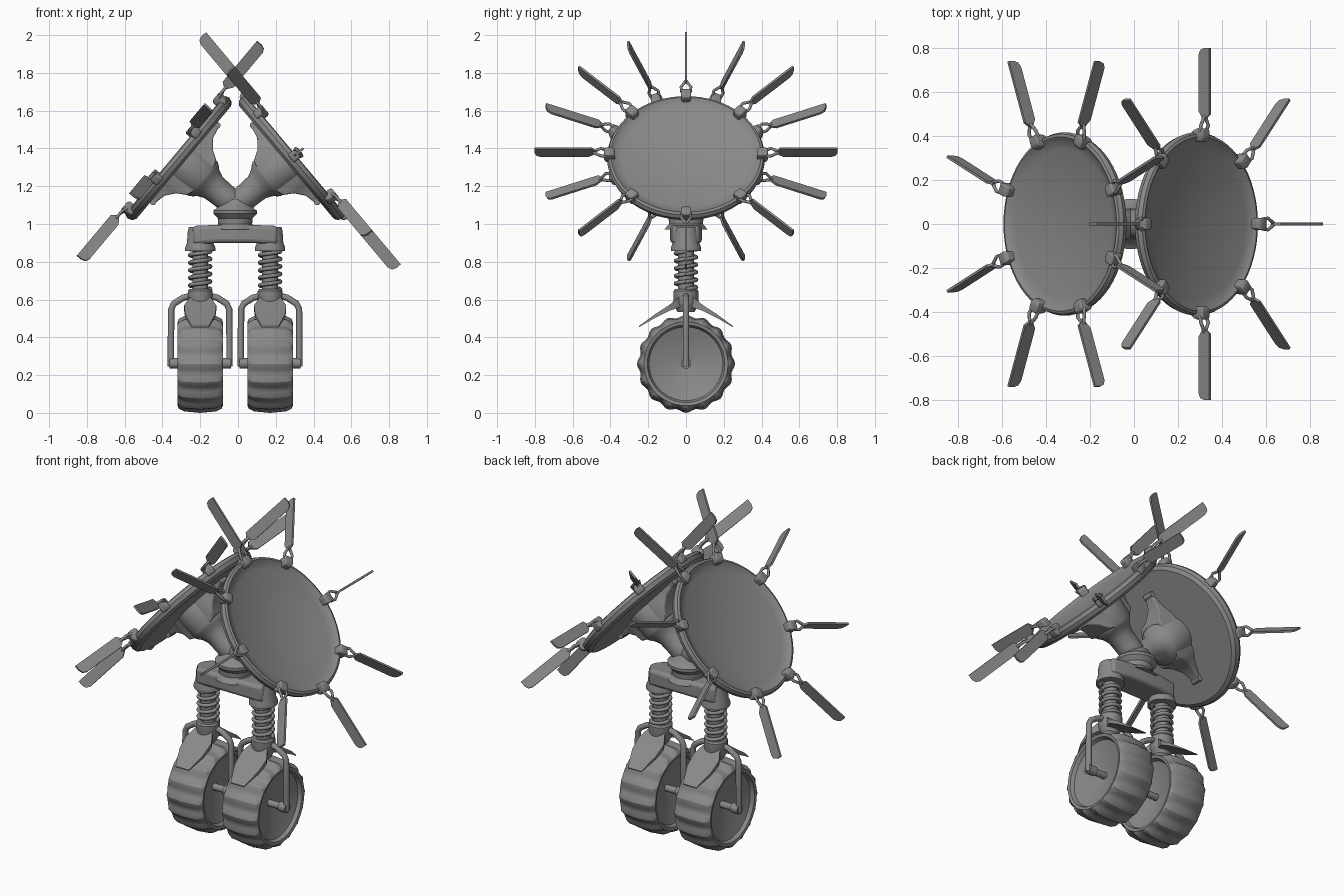
import bpy, bmesh
from math import sin, cos, pi, radians
from mathutils import Matrix, Vector

cube = bpy.data.objects.get("Cube")
if cube:
    bpy.data.objects.remove(cube, do_unlink=True)

grey = bpy.data.materials.new("plain_grey")
grey.use_nodes = True
GREY = (0.25, 0.25, 0.25, 1)
grey.diffuse_color = GREY
for node in grey.node_tree.nodes:
    if node.type == "BSDF_PRINCIPLED":
        node.inputs["Base Color"].default_value = GREY

MID = -0.015  # mirror plane


def add(name, bm, matrix=Matrix(), angle=35):
    bmesh.ops.remove_doubles(bm, verts=bm.verts, dist=0.0002)
    bmesh.ops.recalc_face_normals(bm, faces=bm.faces)
    bm.transform(matrix)
    mesh = bpy.data.meshes.new(name)
    bm.to_mesh(mesh)
    bm.free()
    mesh.materials.append(grey)
    ob = bpy.data.objects.new(name, mesh)
    bpy.context.collection.objects.link(ob)
    bpy.ops.object.select_all(action="DESELECT")
    ob.select_set(True)
    bpy.context.view_layer.objects.active = ob
    bpy.ops.object.shade_smooth_by_angle(angle=radians(angle))
    return ob


def skin(bm, rings):
    """Joins rings of points into a capped solid."""
    loops = [[bm.verts.new(p) for p in ring] for ring in rings]
    n = len(loops[0])
    for a, b in zip(loops, loops[1:]):
        for i in range(n):
            j = (i + 1) % n
            bm.faces.new((a[i], a[j], b[j], b[i]))
    for end in (loops[0], loops[-1]):
        if (end[0].co - end[n // 2].co).length > 0.001:
            bm.faces.new(end)


def lathe(name, profile, matrix=Matrix(), seg=40, wave=None, angle=35):
    bm = bmesh.new()
    rings = []
    for r, z in profile:
        ring = []
        for i in range(seg):
            a = 2 * pi * i / seg
            k = wave(r, a) if wave else 1
            ring.append((r * k * cos(a), r * k * sin(a), z * k))
        rings.append(ring)
    skin(bm, rings)
    return add(name, bm, matrix, angle)


def tube(name, points, radius, matrix=Matrix(), sides=10):
    bm = bmesh.new()
    pts = [Vector(p) for p in points]
    rings = []
    for i, p in enumerate(pts):
        d = (pts[min(i + 1, len(pts) - 1)] - pts[max(i - 1, 0)]).normalized()
        u = d.cross(Vector((0, 1, 0)))
        if u.length < 0.1:
            u = d.cross(Vector((0, 0, 1)))
        u.normalize()
        v = d.cross(u)
        rings.append([p + radius * (u * cos(2 * pi * k / sides) + v * sin(2 * pi * k / sides))
                      for k in range(sides)])
    skin(bm, rings)
    return add(name, bm, matrix, 50)


def loft_x(name, sections, matrix=Matrix(), bevel=0.0):
    """Sections are (x, half width in y, low z, high z)."""
    bm = bmesh.new()
    skin(bm, [[(x, -w, lo), (x, w, lo), (x, w, hi), (x, -w, hi)] for x, w, lo, hi in sections])
    ob = add(name, bm, matrix)
    if bevel:
        mod = ob.modifiers.new("soft_edges", "BEVEL")
        mod.width, mod.segments = bevel, 3
    return ob


def extrude_y(name, outline, half, matrix):
    bm = bmesh.new()
    skin(bm, [[(x, y, z) for x, z in outline] for y in (-half, half)])
    return add(name, bm, matrix)


# Central neck and hip yoke
lathe("neck_collar", [(0.115, 0.97), (0.09, 1.0), (0.092, 1.03), (0.115, 1.055),
                      (0.115, 1.072), (0.1, 1.08), (0.07, 1.13)], Matrix.Translation((MID, 0, 0)))
loft_x("hip_yoke", [(-0.225, 0.07, 0.89, 0.99), (-0.1, 0.085, 0.9, 0.995),
                    (0.1, 0.085, 0.9, 0.995), (0.225, 0.07, 0.89, 0.99)],
       Matrix.Translation((MID, 0, 0)), 0.02)


# Tread ridges on the outer part of the tyre
def tread(r, a):
    return 1 - 0.028 * (1 - cos(16 * a)) if r > 0.225 else 1


half_tyre = [(0.03, 0.04), (0.195, 0.095), (0.205, 0.116), (0.222, 0.12), (0.238, 0.113), (0.252, 0.085)]
tyre = [(r, -x) for r, x in half_tyre] + [(0.26, 0)] + half_tyre[::-1]

blade_outline = [(0.48, -0.008), (0.515, -0.032), (0.77, -0.032), (0.793, -0.022), (0.802, 0.0),
                 (0.802, 0.032), (0.5, 0.032), (0.48, 0.008)]

dish_back = [(0, -0.03), (0.39, -0.03), (0.41, -0.016), (0.418, 0.008), (0.41, 0.028),
             (0.397, 0.033), (0.385, 0.026)]
dish_bowl = [(0.38 * k / 10, -0.024 + 0.045 * (k / 10) ** 2) for k in range(10, -1, -1)]

for s, side in ((1, "left"), (-1, "right")):
    # Leg with suspension
    leg = Matrix.Translation((MID + 0.185 * s, 0, 0))
    lathe(side + "_hip_cup", [(0.06, 0.985), (0.066, 0.96), (0.07, 0.9), (0.08, 0.875),
                              (0.08, 0.858), (0.05, 0.855)], leg)
    lathe(side + "_shock_shaft", [(0.042, 0.63), (0.042, 0.87)], leg, 24)
    steps = 5 * 20
    tube(side + "_spring", [(0.054 * cos(2 * pi * i / 20), 0.054 * sin(2 * pi * i / 20),
                             0.655 + 0.2 * i / steps) for i in range(steps + 1)], 0.011, leg, 8)
    lathe(side + "_fork_crown", [(0.045, 0.535), (0.062, 0.57), (0.066, 0.58), (0.066, 0.645),
                                 (0.058, 0.655)], leg)

    # Fork arms and axle
    for f in (1, -1):
        tube(side + "_fork_arm", [(f * x, 0, z) for x, z in
             ((0.04, 0.622), (0.09, 0.61), (0.14, 0.578), (0.153, 0.55), (0.155, 0.4), (0.155, 0.245))],
             0.017, leg)
        tube(side + "_axle_boss", [(f * 0.115, 0, 0.262), (f * 0.162, 0, 0.262)], 0.028, leg, 16)
    tube(side + "_axle", [(-0.15, 0, 0.262), (0.15, 0, 0.262)], 0.02, leg, 16)

    # Mudguard flaps, front and back
    for f in (0, pi):
        loft_x(side + "_mudguard", [(0.03, 0.05, 0.56, 0.62), (0.09, 0.085, 0.54, 0.57),
                                    (0.16, 0.08, 0.505, 0.525), (0.25, 0.045, 0.453, 0.459)],
               leg @ Matrix.Rotation(pi / 2 + f, 4, "Z"))

    # Wheel
    lathe(side + "_wheel", tyre, leg @ Matrix.Translation((0, 0, 0.26)) @ Matrix.Rotation(pi / 2, 4, "Y"),
          96, tread, 25)

    # Tilted dish with barrel mount
    tilt = Matrix.Translation((MID + 0.295 * s, 0, 1.345)) @ Matrix.Rotation(s * radians(50), 4, "Y")
    lathe(side + "_dish", dish_back + dish_bowl, tilt, 64)
    lathe(side + "_dish_barrel", [(0.12, -0.028), (0.122, -0.05), (0.118, -0.165), (0.108, -0.18),
                                  (0.09, -0.2), (0.074, -0.235), (0.07, -0.3), (0.07, -0.39),
                                  (0.05, -0.42)], tilt)
    for f in (0, pi):
        turn = tilt @ Matrix.Rotation(f, 4, "Z")
        loft_x(side + "_dish_bracket", [(0.06, 0.09, -0.175, -0.028), (0.12, 0.08, -0.155, -0.028),
                                        (0.15, 0.06, -0.105, -0.028), (0.2, 0.04, -0.065, -0.028),
                                        (0.27, 0.022, -0.05, -0.028)], turn, 0.006)
        tube(side + "_bracket_pin", [(0.265, -0.03, -0.04), (0.265, 0.03, -0.04)], 0.017, turn, 12)

    # Ring of hinged blades; the two rings are staggered
    for i in range(8):
        angle = pi / 4 * i + (0 if s > 0 else pi / 8)
        spoke = tilt @ Matrix.Rotation(angle, 4, "Z")
        loft_x(side + "_hinge_block", [(0.375, 0.02, 0.015, 0.055), (0.39, 0.027, 0.0, 0.065),
                                       (0.425, 0.027, 0.0, 0.065), (0.435, 0.02, 0.02, 0.06)],
               spoke, 0.006)
        out = spoke @ Matrix.Translation((0, 0, 0.055))
        for f in (1, -1):
            tube(side + "_hinge_prong", [(0.42, f * 0.022, -0.01), (0.45, f * 0.026, 0),
                                         (0.475, f * 0.012, 0), (0.495, 0, 0)], 0.008, out, 8)
        extrude_y(side + "_blade", blade_outline, 0.006, out)
